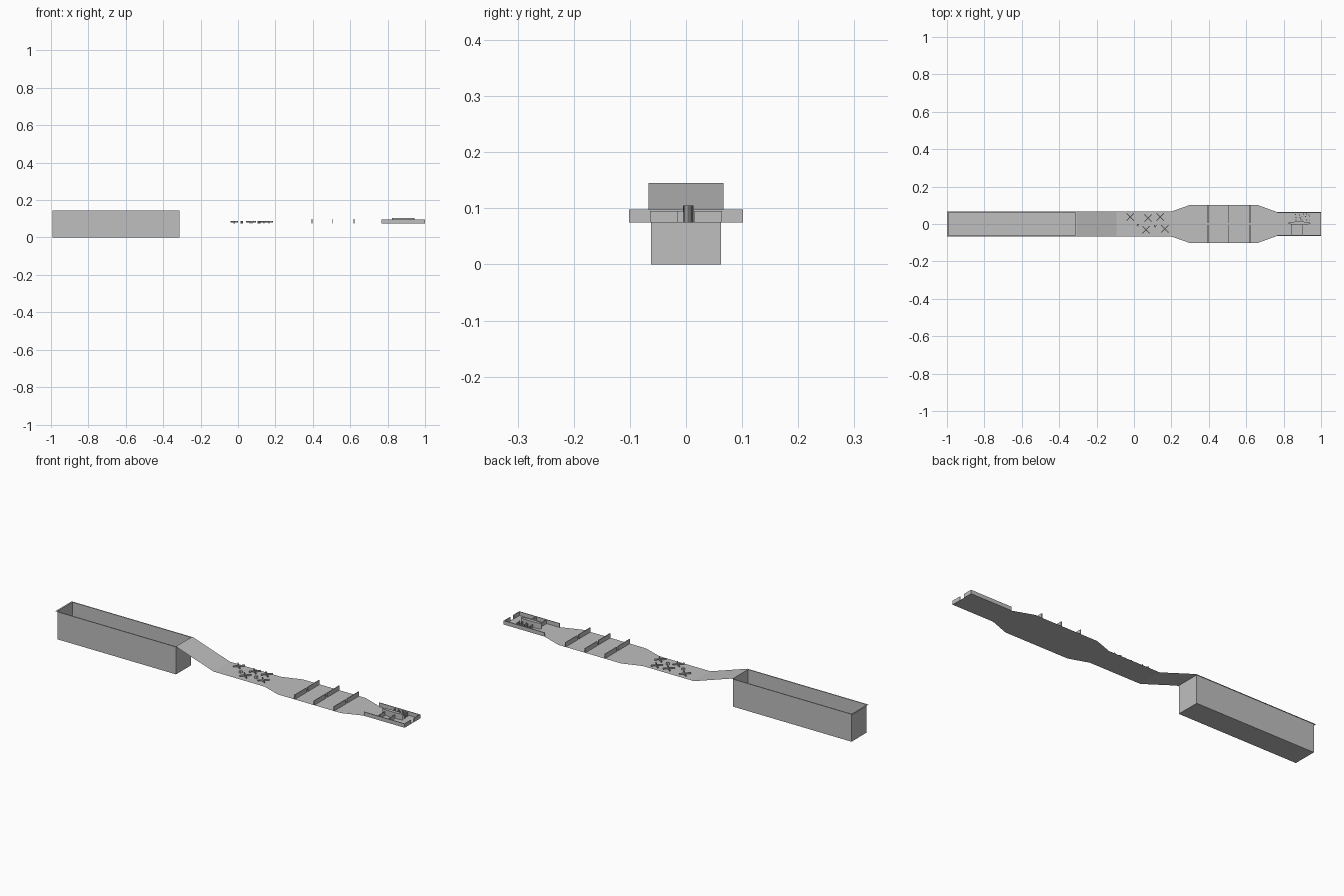
import bpy, bmesh, math, random
from mathutils import Matrix, Vector

if "Cube" in bpy.data.objects:
    bpy.data.objects.remove(bpy.data.objects["Cube"])

random.seed(4)
grey = bpy.data.materials.new("plain_grey")
grey.diffuse_color = (0.52, 0.52, 0.52, 1)
grey.use_nodes = True
grey.node_tree.nodes["Principled BSDF"].inputs["Base Color"].default_value = grey.diffuse_color
DECK = 0.075   # height of the flat deck


def finish(name, bm):
    me = bpy.data.meshes.new(name)
    bm.to_mesh(me)
    bm.free()
    me.materials.append(grey)
    ob = bpy.data.objects.new(name, me)
    bpy.context.collection.objects.link(ob)
    return ob


def add_box(bm, x0, x1, y0, y1, z0, z1):
    m = Matrix.Translation(((x0 + x1) / 2, (y0 + y1) / 2, (z0 + z1) / 2))
    m = m @ Matrix.Diagonal((x1 - x0, y1 - y0, z1 - z0, 1))
    return bmesh.ops.create_cube(bm, size=1, matrix=m)["verts"]


def add_cross(bm, x, y, z0, z1, length, width, turn):
    for a in (turn, turn + math.pi / 2):
        verts = add_box(bm, -length / 2, length / 2, -width / 2, width / 2, z0, z1)
        m = Matrix.Translation((x, y, 0)) @ Matrix.Rotation(a, 4, 'Z')
        bmesh.ops.transform(bm, matrix=m, verts=verts)


# open trough
bm = bmesh.new()
verts = add_box(bm, -0.992, -0.312, -0.062, 0.062, 0, 0.145)
top = [f for f in bm.faces if f.normal.z > 0.9]
bmesh.ops.delete(bm, geom=top, context='FACES_ONLY')
finish("trough", bm)

# thin flange around the trough rim
bm = bmesh.new()
for x0, x1, y0, y1 in ((-1, -0.992, -0.067, 0.067),
                       (-0.992, -0.305, -0.067, -0.062),
                       (-0.992, -0.305, 0.062, 0.067),
                       (-0.312, -0.305, -0.062, 0.062)):
    bm.faces.new([bm.verts.new((x, y, 0.145))
                  for x, y in ((x0, y0), (x1, y0), (x1, y1), (x0, y1))])
finish("trough_rim", bm)

# ramp and deck, one thin sheet: x, half width, z
stations = [(-0.305, 0.067, 0.145), (-0.093, 0.067, DECK), (0.20, 0.067, DECK),
            (0.30, 0.102, DECK), (0.66, 0.102, DECK), (0.77, 0.062, DECK),
            (1.0, 0.062, DECK)]
bm = bmesh.new()
rows = [(bm.verts.new((x, -w, z)), bm.verts.new((x, w, z))) for x, w, z in stations]
for (a, b), (c, d) in zip(rows, rows[1:]):
    bm.faces.new((a, c, d, b))
finish("ramp_and_deck", bm)

# crossed obstacles on the deck
bm = bmesh.new()
for x, y in ((-0.02, 0.037), (0.075, 0.032), (0.14, 0.037),
             (0.065, -0.031), (0.165, -0.026)):
    add_cross(bm, x, y, 0.081, 0.088, 0.056, 0.004, math.radians(45))
    add_box(bm, x - 0.003, x + 0.003, y - 0.003, y + 0.003, DECK, 0.084)
for x, y in ((0.02, -0.006), (0.113, -0.012)):
    add_cross(bm, x, y, DECK, 0.087, 0.016, 0.003, math.radians(35))
finish("crossed_obstacles", bm)

# three barrier walls, each with a narrow middle gap
bm = bmesh.new()
for x in (0.395, 0.507, 0.62):
    for s in (-1, 1):
        add_box(bm, x - 0.002, x + 0.002, *sorted((s * 0.005, s * 0.102)), DECK, 0.098)
finish("barrier_walls", bm)

# low walls around the end yard, open in the middle of the end
bm = bmesh.new()
for s in (-1, 1):
    add_box(bm, 0.766, 1.0, *sorted((s * 0.060, s * 0.064)), DECK, 0.095)
    add_box(bm, 0.996, 1.0, *sorted((s * 0.014, s * 0.062)), DECK, 0.095)
finish("yard_walls", bm)

# oval upright block in the yard
bm = bmesh.new()
m = Matrix.Translation((0.884, 0.004, 0.09)) @ Matrix.Diagonal((0.06, 0.009, 1, 1))
bmesh.ops.create_cone(bm, cap_ends=True, segments=24, radius1=1, radius2=1,
                      depth=0.03, matrix=m)
oval = finish("oval_block", bm)
bpy.context.view_layer.objects.active = oval
oval.select_set(True)
bpy.ops.object.shade_smooth_by_angle(angle=math.radians(40))

# two dividers from the oval block to the near wall
bm = bmesh.new()
for x in (0.843, 0.902):
    add_box(bm, x - 0.002, x + 0.002, -0.06, 0.0, DECK, 0.094)
finish("yard_dividers", bm)

# scattered little posts behind the oval block
bm = bmesh.new()
for i in range(5):
    for j in range(3):
        x = 0.868 + 0.017 * i + random.uniform(-0.005, 0.005)
        y = 0.025 + 0.013 * j + random.uniform(-0.004, 0.004)
        add_box(bm, x - 0.0025, x + 0.0025, y - 0.0025, y + 0.0025, DECK, 0.094)
finish("small_posts", bm)
